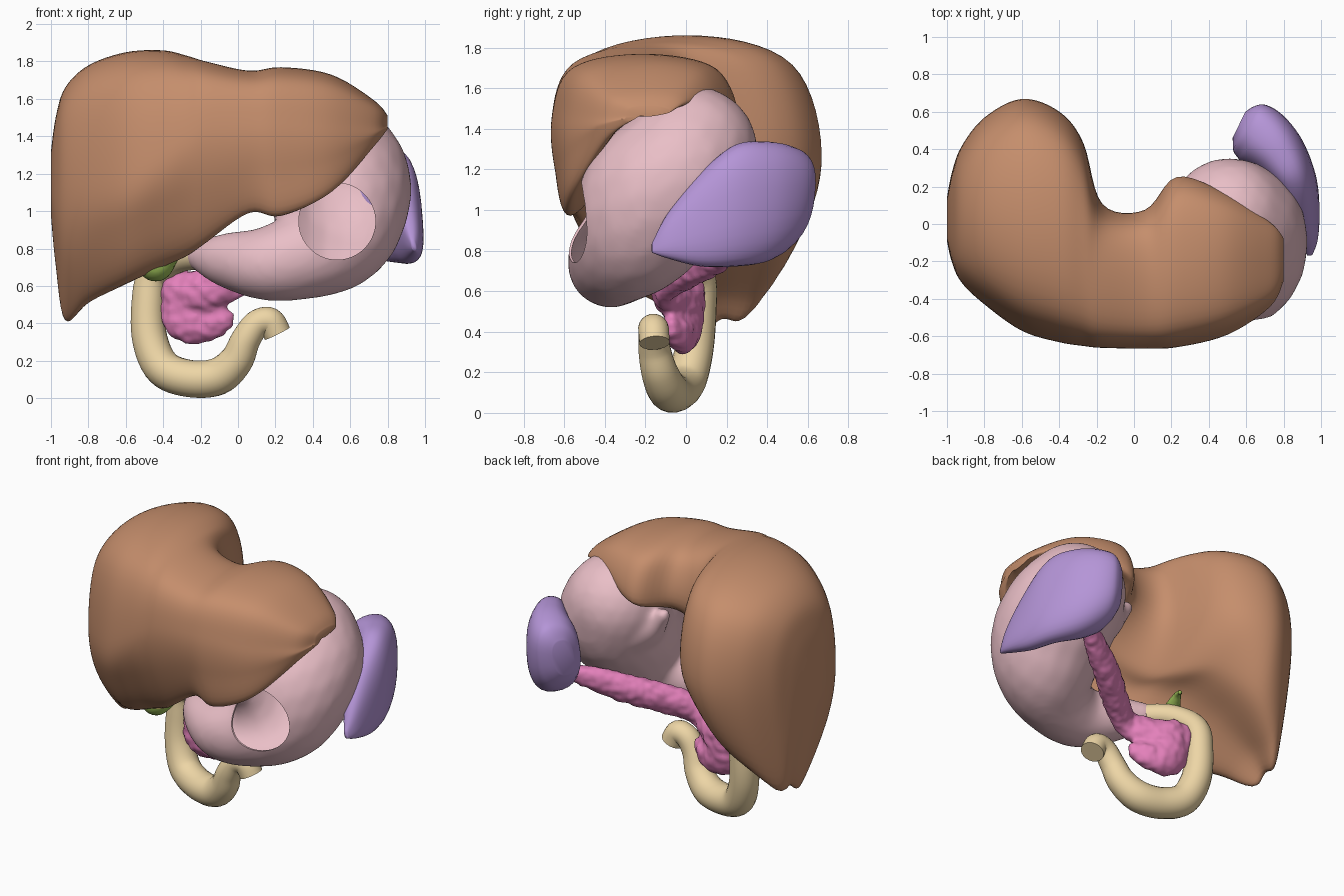
import bpy, bmesh, math
from mathutils import Vector, noise

if "Cube" in bpy.data.objects:
    bpy.data.objects.remove(bpy.data.objects["Cube"])


def spline(pts, n, closed=False):
    """Catmull-Rom through tuples of any length."""
    out, m = [], len(pts)
    for i in range(m if closed else m - 1):
        idx = [(i + k) % m if closed else min(max(i + k, 0), m - 1) for k in (-1, 0, 1, 2)]
        a, b, c, d = (pts[k] for k in idx)
        for s in range(n):
            t = s / n
            out.append(tuple(0.5 * (2 * q + (r - p) * t + (2 * p - 5 * q + 4 * r - w) * t * t
                                    + (3 * q - p - 3 * r + w) * t ** 3)
                             for p, q, r, w in zip(a, b, c, d)))
    if not closed:
        out.append(tuple(pts[-1]))
    return out


def finish(name, bm, color):
    bmesh.ops.recalc_face_normals(bm, faces=bm.faces)
    me = bpy.data.meshes.new(name)
    bm.to_mesh(me)
    bm.free()
    ob = bpy.data.objects.new(name, me)
    bpy.context.collection.objects.link(ob)
    mat = bpy.data.materials.new(name)
    mat.diffuse_color = (*color, 1)
    mat.use_nodes = True
    mat.node_tree.nodes["Principled BSDF"].inputs["Base Color"].default_value = mat.diffuse_color
    me.materials.append(mat)
    return ob


def shade(ob, angle=50):
    bpy.ops.object.select_all(action='DESELECT')
    ob.select_set(True)
    bpy.context.view_layer.objects.active = ob
    bpy.ops.object.shade_smooth_by_angle(angle=math.radians(angle))


def bake(ob):
    dg = bpy.context.evaluated_depsgraph_get()
    me = bpy.data.meshes.new_from_object(ob.evaluated_get(dg))
    ob.modifiers.clear()
    ob.data = me


def loft(name, rings, color):
    bm = bmesh.new()
    vs = [[bm.verts.new(p) for p in ring] for ring in rings]
    n = len(vs[0])
    for a, b in zip(vs, vs[1:]):
        for i in range(n):
            bm.faces.new((a[i], a[(i + 1) % n], b[(i + 1) % n], b[i]))
    bm.faces.new(vs[0])
    bm.faces.new(vs[-1])
    ob = finish(name, bm, color)
    sm = ob.modifiers.new("smooth", 'SMOOTH')
    sm.iterations = 3
    bake(ob)
    shade(ob, 75)
    return ob


def blob(name, chains, color, voxel=0.018, flat=1.0, smooth=6):
    """Chains of (x, y, z, radius) balls fused into one smooth skin."""
    bm = bmesh.new()
    for chain in chains:
        for x, y, z, r in spline(chain, 10):
            ball = bmesh.ops.create_icosphere(bm, subdivisions=3, radius=r)["verts"]
            for v in ball:
                v.co = Vector((x + v.co.x, y + v.co.y * flat, z + v.co.z))
    ob = finish(name, bm, color)
    rm = ob.modifiers.new("remesh", 'REMESH')
    rm.mode, rm.voxel_size = 'VOXEL', voxel
    sm = ob.modifiers.new("smooth", 'SMOOTH')
    sm.iterations = smooth
    bake(ob)
    return ob


# Liver: sections along x (x, front yz, top yz, back yz, underside yz, lower margin yz)
stations = [
    (-1.0, -.09, 1.15, .02, 1.32, .14, 1.15, .1, 1.02, .02, .98),
    (-.975, -.2, 1.12, .03, 1.5, .27, 1.15, .24, .82, .02, .72),
    (-.925, -.31, 1.12, .05, 1.66, .41, 1.17, .29, .52, .06, .43),
    (-.8, -.43, 1.15, .05, 1.78, .57, 1.2, .42, .62, -.1, .52),
    (-.6, -.57, 1.2, .03, 1.85, .67, 1.22, .48, .78, -.27, .61),
    (-.4, -.63, 1.32, .0, 1.86, .6, 1.25, .38, .95, -.34, .7),
    (-.27, -.65, 1.4, -.08, 1.83, .43, 1.3, .18, 1.0, -.4, .76),
    (-.17, -.66, 1.45, -.2, 1.8, .1, 1.35, -.08, 1.06, -.46, .83),
    (.06, -.66, 1.47, -.25, 1.75, .065, 1.4, -.2, 1.25, -.54, .99),
    (.23, -.65, 1.47, -.2, 1.77, .25, 1.43, .0, 1.46, -.57, .97),
    (.5, -.58, 1.45, -.18, 1.73, .15, 1.53, -.1, 1.58, -.54, 1.1),
    (.73, -.43, 1.45, -.19, 1.59, .0, 1.52, -.18, 1.48, -.39, 1.35),
    (.8, -.29, 1.46, -.2, 1.51, -.08, 1.48, -.18, 1.46, -.27, 1.44)]
rings = []
for x, ay, az, cy, cz, dy, dz, ey, ez, fy, fz in spline(stations, 6):
    k = .78
    hollow = .06 * min(1, (ey - fy) / .4) * min(1, max(-.3, (x + .85) / .3))
    prof = [(ay, az), (cy + (ay - cy) * k, az + (cz - az) * k), (cy, cz),
            (cy + (dy - cy) * k, dz + (cz - dz) * k), (dy, dz), (ey, ez),
            ((ey + fy) / 2, (ez + fz) / 2 + hollow), (fy, fz),
            (ay * .7 + fy * .3 - .02, (az + fz) / 2)]
    rings.append([(x, y, z) for y, z in spline(prof, 8, True)])
loft("liver", rings, (.56, .27, .15))

# Spleen: curved flattened sections (x, y, z, half thickness, half height)
path = spline([(.94, -.17, .81, .01, .02), (.93, -.09, .87, .05, .11), (.9, .07, .95, .09, .23),
               (.86, .24, 1.02, .115, .3), (.77, .38, 1.04, .15, .3), (.67, .47, 1.06, .165, .26),
               (.6, .51, 1.08, .14, .2), (.56, .53, 1.08, .07, .12)], 6)
rings = []
for i, (x, y, z, a, b) in enumerate(path):
    p, q = path[max(i - 1, 0)], path[min(i + 1, len(path) - 1)]
    t = Vector((q[0] - p[0], q[1] - p[1], 0)).normalized()
    n = Vector((t.y, -t.x, 0))
    lean = .2 - .4 * i / len(path)
    ring = []
    for j in range(32):
        c, s = math.cos(j * math.tau / 32), math.sin(j * math.tau / 32)
        c, s = (math.copysign(abs(v) ** .8, v) for v in (c, s))
        ring.append(Vector((x, y, z + b * s)) + n * (a * c - lean * b * s))
    rings.append(ring)
loft("spleen", rings, (.46, .30, .68))

# Stomach: hollow bag with a round window in front and a short gullet stub
stomach = blob("stomach", [
    [(.51, .03, 1.29, .325), (.555, -.04, 1.17, .365), (.55, -.16, 1.05, .37),
     (.52, -.245, .9, .32), (.4, -.33, .785, .25), (.17, -.37, .72, .2),
     (-.04, -.28, .735, .15), (-.2, -.15, .76, .08)],
    [(.45, .0, 1.2, .28), (.3, .04, 1.2, .15), (.2, .05, 1.24, .08), (.12, .07, 1.32, .045)]],
    (.82, .52, .57), smooth=14)
bpy.ops.mesh.primitive_cylinder_add(vertices=64, radius=.205, depth=.5, location=(.53, -.53, .945),
                                    rotation=(math.pi / 2, 0, 0))
cutter = bpy.context.object
cutter.name = "window_cutter"
cutter.hide_render = True
so = stomach.modifiers.new("wall", 'SOLIDIFY')
so.thickness, so.offset = .012, -1
bo = stomach.modifiers.new("window", 'BOOLEAN')
bo.object, bo.operation, bo.solver = cutter, 'DIFFERENCE', 'EXACT'
bake(stomach)
bpy.data.objects.remove(cutter)
shade(stomach)

# Pancreas: lumpy head, hooked lower lobe and long tail
pancreas = blob("pancreas", [
    [(-.3, .03, .58, .1), (-.28, .0, .43, .125), (-.17, -.03, .4, .1), (-.09, -.07, .42, .07)],
    [(-.36, .05, .6, .07), (-.34, .02, .42, .07)],
    [(-.28, .0, .55, .13), (-.16, -.07, .575, .115), (-.03, -.11, .62, .095), (.12, -.03, .69, .1),
     (.34, .13, .77, .1), (.5, .23, .83, .085), (.62, .31, .87, .06)]],
    (.78, .22, .50), .014, .65)
for v in pancreas.data.vertices:
    v.co += v.normal * .009 * noise.noise(v.co * 22)
shade(pancreas, 80)

# Gallbladder
gall = blob("gallbladder", [[(-.44, -.26, .72, .1), (-.38, -.12, .78, .075),
                             (-.3, .06, .84, .03), (-.26, .14, .82, .02)]], (.34, .52, .10))
shade(gall, 80)

# Duodenum: tube looping round the pancreas head, cut flat at its end
cu = bpy.data.curves.new("duodenum", 'CURVE')
cu.dimensions, cu.bevel_depth, cu.bevel_resolution, cu.use_fill_caps = '3D', 1, 8, True
pts = spline([(-.2, -.15, .76, .07), (-.33, -.02, .74, .075), (-.45, .06, .66, .085),
              (-.48, .06, .5, .09), (-.47, .04, .31, .095), (-.4, .0, .16, .1),
              (-.26, -.05, .105, .1), (-.11, -.09, .115, .1), (-.01, -.13, .2, .09),
              (.04, -.155, .31, .08), (.1, -.16, .395, .075), (.17, -.16, .41, .076),
              (.21, -.155, .345, .075)], 6)
sp = cu.splines.new('POLY')
sp.points.add(len(pts) - 1)
for p, (x, y, z, r) in zip(sp.points, pts):
    p.co, p.radius = (x, y, z, 1), r
tube = bpy.data.objects.new("duodenum_curve", cu)
bpy.context.collection.objects.link(tube)
bpy.context.view_layer.update()
bm = bmesh.new()
bm.from_mesh(bpy.data.meshes.new_from_object(tube.evaluated_get(bpy.context.evaluated_depsgraph_get())))
bmesh.ops.remove_doubles(bm, verts=bm.verts, dist=1e-5)
bpy.data.objects.remove(tube)
shade(finish("duodenum", bm, (.85, .67, .38)))
